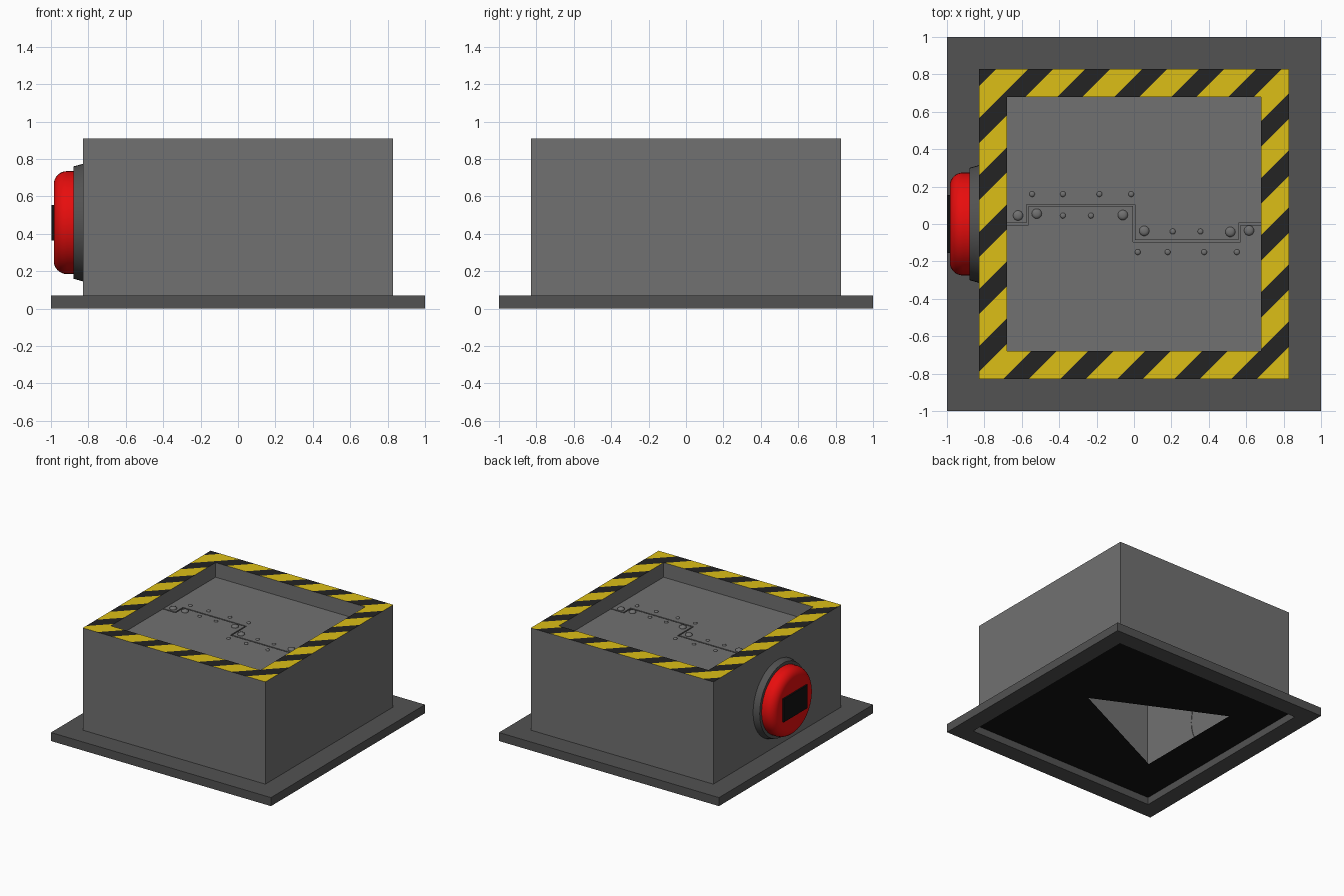
import bpy, bmesh, math
from mathutils import Vector

if "Cube" in bpy.data.objects:
    bpy.data.objects.remove(bpy.data.objects["Cube"])


def material(name, rgb):
    m = bpy.data.materials.new(name)
    m.diffuse_color = (*rgb, 1)
    m.use_nodes = True
    m.node_tree.nodes["Principled BSDF"].inputs["Base Color"].default_value = m.diffuse_color
    return m


GREY = material("steel grey", (0.165, 0.165, 0.165))
DARK = material("dark steel", (0.085, 0.085, 0.085))
YELLOW = material("hazard yellow", (0.72, 0.52, 0.008))
STRIPE = material("stripe black", (0.017, 0.017, 0.017))
RED = material("button red", (0.80, 0.004, 0.004))
BLACK = material("matt black", (0.006, 0.006, 0.006))


def finish(bm, name, *mats, smooth=False):
    me = bpy.data.meshes.new(name)
    bm.to_mesh(me)
    bm.free()
    ob = bpy.data.objects.new(name, me)
    bpy.context.collection.objects.link(ob)
    for m in mats:
        me.materials.append(m)
    if smooth:
        bpy.ops.object.select_all(action='DESELECT')
        bpy.context.view_layer.objects.active = ob
        ob.select_set(True)
        bpy.ops.object.shade_smooth_by_angle(angle=math.radians(40))
    return ob


def loft(profile, sides=4, cap=False):
    """Rings of (half width or radius, z); four sides gives axis-aligned squares."""
    bm = bmesh.new()
    k, turn = (math.sqrt(2), math.pi / 4) if sides == 4 else (1, 0)
    rings = [[bm.verts.new((r * k * math.cos(turn + math.tau * i / sides),
                            r * k * math.sin(turn + math.tau * i / sides), z))
              for i in range(sides)] for r, z in profile]
    for a, b in zip(rings, rings[1:]):
        for i in range(sides):
            j = (i + 1) % sides
            bm.faces.new((a[i], a[j], b[j], b[i]))
    if cap:
        bm.faces.new(rings[-1])
    return bm


def prism(points, z0, z1):
    bm = bmesh.new()
    f = bm.faces.new([bm.verts.new((x, y, z0)) for x, y in points])
    top = bmesh.ops.extrude_face_region(bm, geom=[f])["geom"]
    bmesh.ops.translate(bm, vec=(0, 0, z1 - z0),
                        verts=[v for v in top if isinstance(v, bmesh.types.BMVert)])
    bmesh.ops.recalc_face_normals(bm, faces=bm.faces)
    return bm


# base frame, box walls and the recess behind the rim
finish(loft([(0.86, 0.06), (0.86, 0), (1, 0), (1, 0.07), (0.83, 0.07)]), "base_frame", DARK)
finish(loft([(0.83, 0.06), (0.83, 0.91)]), "box_walls", GREY)
finish(loft([(0.68, 0.91), (0.68, 0.765)], cap=True), "recess", GREY)

# hazard rim, cut along diagonals and coloured by stripe
PERIOD, START, WIDTH = 0.305, 0.13, 0.135
bm = loft([(0.83, 0.91), (0.68, 0.91)])
for n in range(-7, 7):
    for edge in (START, START + WIDTH):
        bmesh.ops.bisect_plane(bm, geom=bm.verts[:] + bm.edges[:] + bm.faces[:],
                               plane_co=Vector((edge + n * PERIOD, 0, 0)),
                               plane_no=Vector((1, -1, 0)).normalized())
for f in bm.faces:
    c = f.calc_center_median()
    f.material_index = int((c.x - c.y - START) % PERIOD < WIDTH)
finish(bm, "hazard_rim", YELLOW, STRIPE)

# underside plate with a triangular opening
bm = bmesh.new()
for outline in ([(-0.86, -0.86), (0.86, -0.86), (0.86, 0.86), (-0.86, 0.86)],
                [(0.45, 0), (-0.54, 0.47), (-0.54, -0.47)]):
    vs = [bm.verts.new((x, y, 0.06)) for x, y in outline]
    for i in range(len(vs)):
        bm.edges.new((vs[i], vs[(i + 1) % len(vs)]))
bmesh.ops.triangle_fill(bm, edges=bm.edges[:], use_beauty=True)
for f in bm.faces:
    f.normal_update()
    if f.normal.z > 0:
        f.normal_flip()
finish(bm, "underside_plate", BLACK)

# interlocking hatch doors with a thin stepped gap
G = 0.005
TOP = 0.79
seam = [(-0.68, 0, 0, 1), (-0.57, 0, -1, 1), (-0.57, 0.10, -1, 1), (0, 0.10, 1, 1),
        (0, -0.09, 1, 1), (0.565, -0.09, -1, 1), (0.565, 0, -1, 1), (0.68, 0, 0, 1)]
for name, s in (("rear_door", 1), ("front_door", -1)):
    pts = [(x + s * G * dx, y + s * G * dy) for x, y, dx, dy in seam]
    finish(prism(pts + [(0.68, s * 0.68), (-0.68, s * 0.68)], 0.766, TOP), name, GREY)

# rivets along the seam
BIG = [(-0.62, 0.045), (-0.52, 0.055), (-0.06, 0.048),
       (0.055, -0.037), (0.515, -0.042), (0.615, -0.035)]
SMALL = [(-0.38, 0.045), (-0.23, 0.045), (0.207, -0.04), (0.355, -0.04)]
SMALL += [(x, 0.16) for x in (-0.545, -0.38, -0.185, -0.015)]
SMALL += [(x, -0.15) for x in (0.02, 0.18, 0.375, 0.55)]
for name, spots, r in (("large_rivet", BIG, 0.027), ("small_rivet", SMALL, 0.015)):
    for x, y in spots:
        dome = [(r, -0.002), (r, r * 0.2), (r * 0.85, r * 0.45), (r * 0.45, r * 0.62)]
        finish(loft(dome, 14, cap=True), name, GREY, smooth=True).location = (x, y, TOP)

# push button on the left wall: collar, red cap, black marker plate
arc = [(0.20 + 0.07 * math.cos(t * math.pi / 16), 0.085 + 0.07 * math.sin(t * math.pi / 16))
       for t in range(9)]
parts = [finish(loft([(0.315, -0.003), (0.30, 0.05), (0.26, 0.05)], 48, cap=True),
                "button_collar", DARK, smooth=True),
         finish(loft([(0.275, 0.045)] + [(r + 0.005, z) for r, z in arc], 48, cap=True),
                "button_cap", RED, smooth=True),
         finish(prism([(-0.095, -0.155), (0.095, -0.155), (0.095, 0.155), (-0.095, 0.155)],
                      0.15, 0.168), "button_marker", BLACK)]
for ob in parts:
    ob.rotation_euler = (0, -math.pi / 2, 0)
    ob.location = (-0.83, 0, 0.46)
